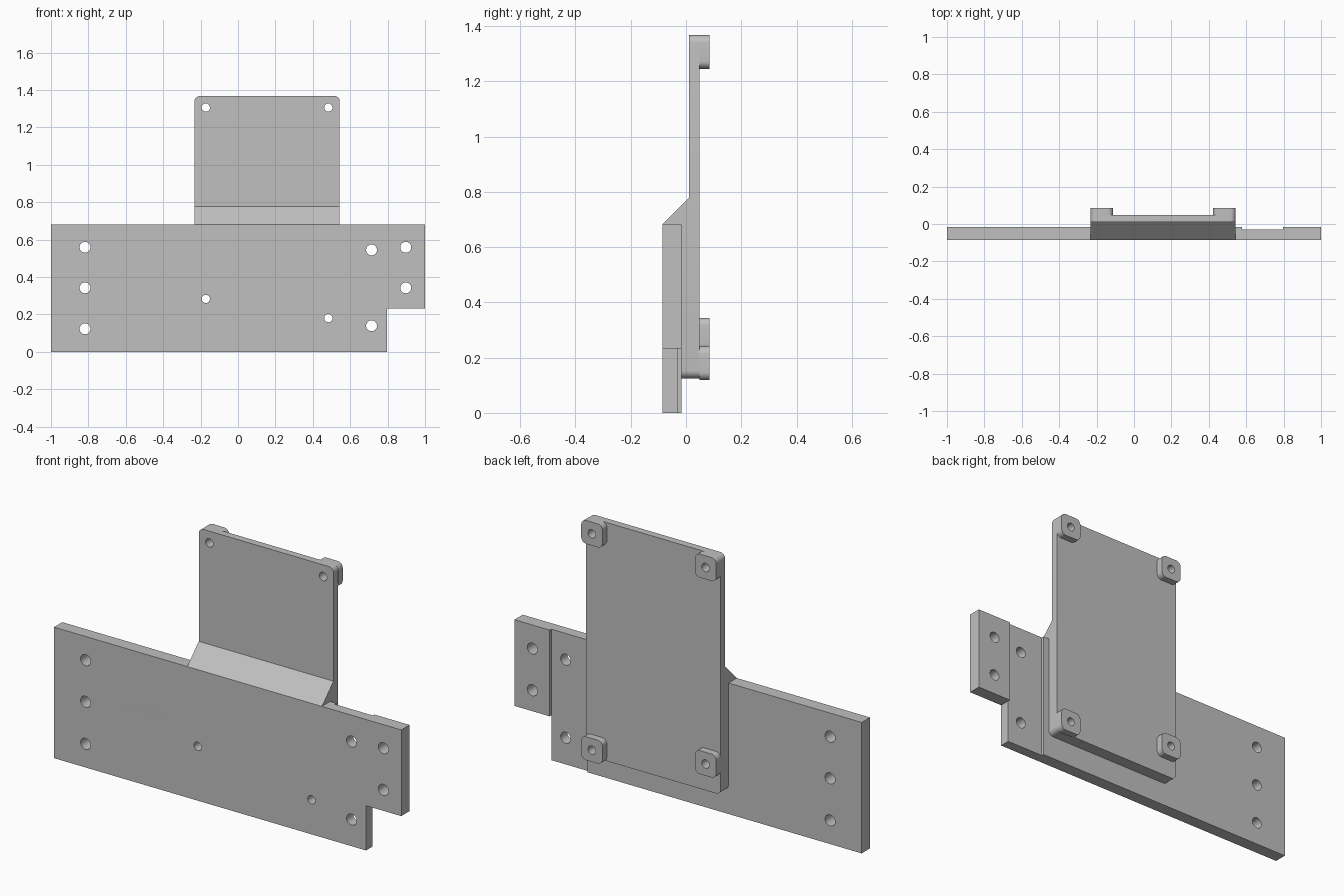
import bpy, bmesh
from math import radians, pi, cos, sin
from mathutils import Matrix, Euler

cube = bpy.data.objects.get("Cube")
if cube:
    bpy.data.objects.remove(cube, do_unlink=True)

GREY = (0.53, 0.53, 0.53, 1)
grey = bpy.data.materials.new("plain grey")
grey.use_nodes = True
grey.diffuse_color = GREY
next(n for n in grey.node_tree.nodes
     if n.type == 'BSDF_PRINCIPLED').inputs["Base Color"].default_value = GREY


def arc(cx, cz, r, start, end, steps):
    return [(cx + r * cos(start + (end - start) * i / steps),
             cz + r * sin(start + (end - start) * i / steps)) for i in range(steps + 1)]


def circle(x, z, r):
    return arc(x, z, r, 0, 2 * pi, 32)[:-1]


def rounded(x0, x1, z0, z1, r, round_top=True):
    """Rectangle outline with rounded corners; the top pair is optional."""
    pts = arc(x0 + r, z0 + r, r, pi, 1.5 * pi, 8) + arc(x1 - r, z0 + r, r, 1.5 * pi, 2 * pi, 8)
    if round_top:
        return pts + arc(x1 - r, z1 - r, r, 0, pi / 2, 8) + arc(x0 + r, z1 - r, r, pi / 2, pi, 8)
    return pts + [(x1, z1), (x0, z1)]


def extrude(name, outline, holes, start, end, along_x=False):
    """Solid from an outline with holes, extruded along y (or along x)."""
    curve = bpy.data.curves.new(name, 'CURVE')
    curve.dimensions = '2D'
    curve.fill_mode = 'BOTH'
    curve.extrude = (end - start) / 2
    for loop in [outline] + holes:
        spline = curve.splines.new('POLY')
        spline.points.add(len(loop) - 1)
        for point, (a, b) in zip(spline.points, loop):
            point.co = (a, b, 0, 1)
        spline.use_cyclic_u = True
    helper = bpy.data.objects.new(name + " outline", curve)
    bpy.context.collection.objects.link(helper)
    depsgraph = bpy.context.evaluated_depsgraph_get()
    depsgraph.update()
    mesh = bpy.data.meshes.new_from_object(helper.evaluated_get(depsgraph))
    bpy.data.objects.remove(helper, do_unlink=True)

    # Stand the extrusion upright, weld it and shade it
    mid = (start + end) / 2
    turn = Euler((radians(90), 0, radians(90) if along_x else 0)).to_matrix().to_4x4()
    mesh.transform(Matrix.Translation((mid, 0, 0) if along_x else (0, mid, 0)) @ turn)
    bm = bmesh.new()
    bm.from_mesh(mesh)
    bmesh.ops.remove_doubles(bm, verts=bm.verts, dist=0.0001)
    bmesh.ops.recalc_face_normals(bm, faces=bm.faces)
    bm.to_mesh(mesh)
    bm.free()
    mesh.shade_smooth()
    mesh.set_sharp_from_angle(angle=radians(30))
    mesh.materials.clear()
    mesh.materials.append(grey)
    mesh.name = name
    obj = bpy.data.objects.new(name, mesh)
    bpy.context.collection.objects.link(obj)
    return obj


# Shared dimensions
FRONT, RECESS, BACK = -0.085, -0.03, -0.017      # depths of the base plate
SLAB, SLAB_BACK, BOSS_BACK = 0.01, 0.048, 0.085  # depths of the upright slab
TOP, NOTCH_X, NOTCH_Z, RECESS_X = 0.682, 0.797, 0.233, 0.578
LEFT, RIGHT, LOW, HIGH = -0.233, 0.543, 0.125, 1.367
CORNER = 0.028

# Drill holes
left_bolts = [circle(-0.818, z, 0.029) for z in (0.123, 0.342, 0.559)]
mid_bolts = [circle(0.714, z, 0.029) for z in (0.139, 0.545)]
end_bolts = [circle(0.897, z, 0.029) for z in (0.342, 0.559)]
low_mounts = [(-0.172, 0.283), (0.483, 0.18)]
high_mounts = [(-0.172, 1.306), (0.483, 1.306)]
low_screws = [circle(x, z, 0.022) for x, z in low_mounts]
high_screws = [circle(x, z, 0.022) for x, z in high_mounts]

# Base plate with its notched end, and the raised pads beside the back recess
extrude("base_plate", [(-1, 0), (NOTCH_X, 0), (NOTCH_X, NOTCH_Z), (1, NOTCH_Z), (1, TOP), (-1, TOP)],
        left_bolts + mid_bolts + end_bolts + low_screws, FRONT, RECESS)
extrude("base_back_pad", [(-1, 0), (RECESS_X, 0), (RECESS_X, TOP), (-1, TOP)],
        left_bolts + low_screws, RECESS, BACK)
extrude("end_back_pad", [(NOTCH_X, NOTCH_Z), (1, NOTCH_Z), (1, TOP), (NOTCH_X, TOP)],
        end_bolts, RECESS, BACK)

# Upright slab, its spacer against the base and the sloped brace
extrude("upright_slab", rounded(LEFT, RIGHT, LOW, HIGH, CORNER),
        low_screws + high_screws, SLAB, SLAB_BACK)
extrude("slab_spacer", rounded(LEFT, RIGHT, LOW, TOP, CORNER, False),
        low_screws, BACK, SLAB)
extrude("sloped_brace", [(FRONT, TOP), (SLAB, TOP), (SLAB, TOP + SLAB - FRONT)],
        [], LEFT, RIGHT, along_x=True)

# Four standoff bosses on the back
HALF = 0.061
for i, (x, z) in enumerate(low_mounts + high_mounts):
    place = ("lower" if i < 2 else "upper") + ("_right" if x < 0 else "_left")
    z = min(z, HIGH - HALF)
    extrude(place + "_standoff", rounded(x - HALF, x + HALF, z - HALF, z + HALF, CORNER),
            [circle(x, z, 0.022)], SLAB_BACK, BOSS_BACK)
